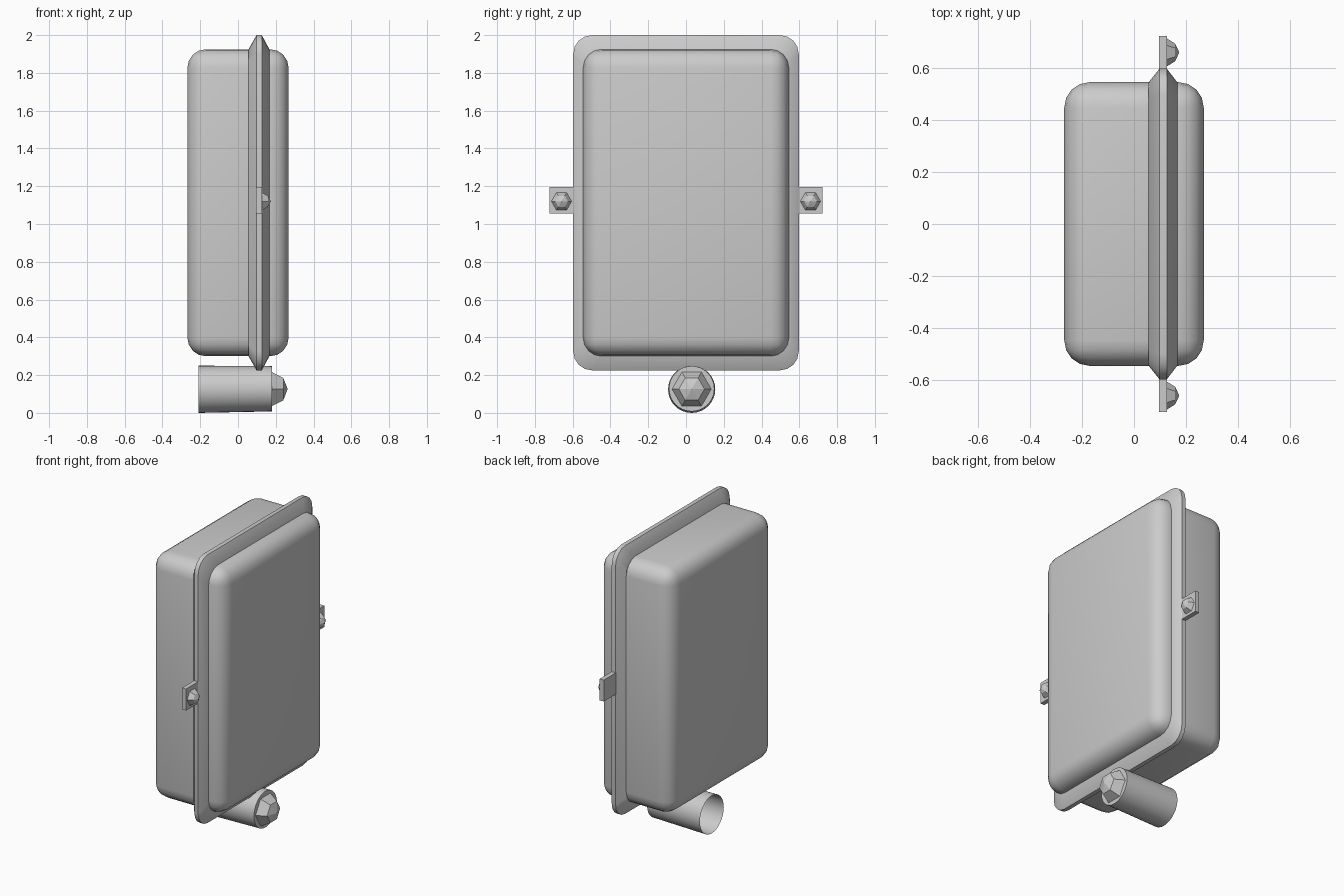
import bpy, bmesh
from math import sin, cos, pi, radians

if "Cube" in bpy.data.objects:
    bpy.data.objects.remove(bpy.data.objects["Cube"])

ZC = 1.1125  # height of the case centre


def make(name, loops, cap_start=True, cap_end=True, smooth=0):
    """Skin a list of equal-length point loops; a one-point loop is an apex."""
    bm = bmesh.new()
    rings = [[bm.verts.new(p) for p in lp] for lp in loops]
    for a, b in zip(rings, rings[1:]):
        n = len(a)
        for i in range(n):
            j = (i + 1) % n
            if len(b) == 1:
                bm.faces.new((a[i], a[j], b[0]))
            else:
                bm.faces.new((a[i], a[j], b[j], b[i]))
    if cap_start:
        bm.faces.new(rings[0][::-1])
    if cap_end and len(rings[-1]) > 1:
        bm.faces.new(rings[-1])
    bmesh.ops.recalc_face_normals(bm, faces=bm.faces)
    return finish(name, bm, smooth)


def finish(name, bm, smooth=0):
    me = bpy.data.meshes.new(name)
    bm.to_mesh(me)
    bm.free()
    if smooth:
        me.polygons.foreach_set("use_smooth", [True] * len(me.polygons))
        me.set_sharp_from_angle(angle=radians(smooth))
    ob = bpy.data.objects.new(name, me)
    bpy.context.collection.objects.link(ob)
    return ob


def ring(x, y, z, r, n):
    return [(x, y + r * cos(2 * pi * i / n), z + r * sin(2 * pi * i / n)) for i in range(n)]


def rounded_rect(x, hy, hz, r, seg=4):
    pts = []
    for k, (sy, sz) in enumerate(((1, 1), (-1, 1), (-1, -1), (1, -1))):
        for i in range(seg + 1):
            a = (k + i / seg) * pi / 2
            pts.append((x, sy * (hy - r) + r * cos(a), ZC + sz * (hz - r) + r * sin(a)))
    return pts


def box(name, lo, hi, bevel=0, seg=4, smooth=0):
    bm = bmesh.new()
    bmesh.ops.create_cube(bm, size=1)
    for v in bm.verts:
        v.co = [(l + h) / 2 + c * (h - l) for l, h, c in zip(lo, hi, v.co)]
    if bevel:
        bmesh.ops.bevel(bm, geom=bm.edges[:], offset=bevel, segments=seg,
                        profile=0.5, affect='EDGES')
    return finish(name, bm, smooth)


def hex_bolt(name, y, z, stages, tip):
    make(name, [ring(x, y, z, r, 6) for x, r in stages] + [[(tip, y, z)]])


# Rounded case
box("case_body", (-0.268, -0.545, 0.3), (0.268, 0.545, 1.925), 0.098, 4, 35)

# Seam flange around the case
make("seam_flange", [
    rounded_rect(0.055, 0.543, 0.811, 0.06),
    rounded_rect(0.098, 0.597, 0.8875, 0.1),
    rounded_rect(0.126, 0.597, 0.8875, 0.1),
    rounded_rect(0.167, 0.543, 0.811, 0.09)], smooth=35)

# Side tabs with hex bolts
for side, s in (("left", -1), ("right", 1)):
    y0, y1 = sorted((s * 0.575, s * 0.723))
    box(side + "_tab", (0.096, y0, 1.055), (0.126, y1, 1.197))
    hex_bolt(side + "_tab_bolt", s * 0.659, 1.12,
             [(0.124, 0.055), (0.158, 0.034)], 0.174)

# Bottom pipe, open at the rear, with a closed bolted end
make("bottom_pipe", [ring(-0.21, 0.03, 0.125, 0.125, 32),
                     ring(0.18, 0.03, 0.128, 0.12, 32)], cap_start=False, smooth=35)
hex_bolt("pipe_bolt", 0.03, 0.126, [(0.178, 0.105), (0.24, 0.068)], 0.263)
